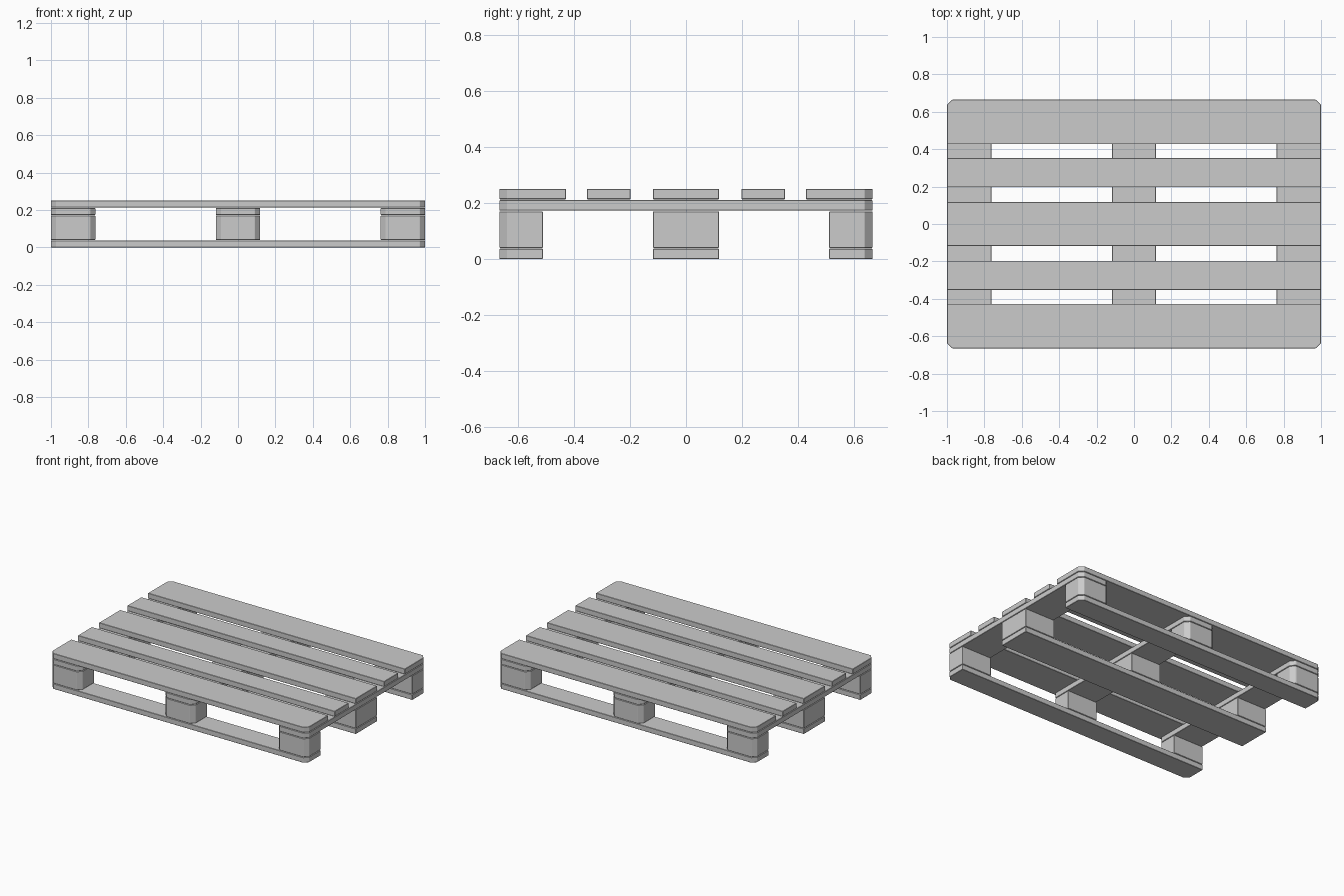
import bpy
import bmesh

cube = bpy.data.objects.get("Cube")
if cube:
    bpy.data.objects.remove(cube)

grey = bpy.data.materials.new("plain grey")
grey.use_nodes = True
grey.diffuse_color = (0.6, 0.6, 0.6, 1)
grey.node_tree.nodes["Principled BSDF"].inputs["Base Color"].default_value = grey.diffuse_color

CUT = 0.028      # corner chamfer
EASE = 0.002     # tiny softening of the sawn edges
OUT = 0.665      # half depth of the pallet
MID = 0.118      # half width of the central parts
INNER = 0.763    # inner x of the outer blocks
FOOT = 0.51      # inner y of the outer feet


def plank(name, x, y, z, cut_corner=None):
    """Box from ranges; vertical edges chosen by cut_corner(x, y) are chamfered."""
    bm = bmesh.new()
    bmesh.ops.create_cube(bm, size=1)
    for v in bm.verts:
        v.co = [r[0] if c < 0 else r[1] for c, r in zip(v.co, (x, y, z))]
    if cut_corner:
        edges = []
        for e in bm.edges:
            a, b = (v.co for v in e.verts)
            if abs(a.z - b.z) > 0.01 and cut_corner(a.x, a.y):
                edges.append(e)
        bmesh.ops.bevel(bm, geom=edges, offset=CUT, segments=1, affect='EDGES')
    mesh = bpy.data.meshes.new(name)
    bm.to_mesh(mesh)
    bm.free()
    mesh.materials.append(grey)
    obj = bpy.data.objects.new(name, mesh)
    bpy.context.collection.objects.link(obj)
    ease = obj.modifiers.new("eased edges", 'BEVEL')
    ease.width = EASE
    ease.segments = 1
    return obj


def on_outer_side(x, y):
    return abs(y) > OUT - 0.01


def on_pallet_corner(x, y):
    return on_outer_side(x, y) and abs(x) > 0.99


# Layer heights, from the ground up
BOTTOM, BLOCK, STRINGER, TOP = (0, 0.037), (0.04, 0.17), (0.173, 0.21), (0.213, 0.25)

FULL = (-1, 1)
columns = {"right": (-1, -INNER), "middle": (-MID, MID), "left": (INNER, 1)}
rows = {"front": (-OUT, -FOOT), "centre": (-MID, MID), "back": (FOOT, OUT)}

# Bottom runners and the nine blocks
for row, y in rows.items():
    plank(row + "_bottom_board", FULL, y, BOTTOM, on_pallet_corner)
    for col, x in columns.items():
        plank(f"{row}_{col}_block", x, y, BLOCK, on_outer_side)

# Cross stringers
for col, x in columns.items():
    plank(col + "_stringer", x, (-OUT, OUT), STRINGER, on_outer_side)

# Deck boards
deck = {
    "front_wide": (-OUT, -0.427), "front_narrow": (-0.353, -0.197),
    "centre_wide": (-MID, MID),
    "back_narrow": (0.197, 0.353), "back_wide": (0.427, OUT),
}
for name, y in deck.items():
    plank(name + "_deck_board", FULL, y, TOP, on_pallet_corner)
